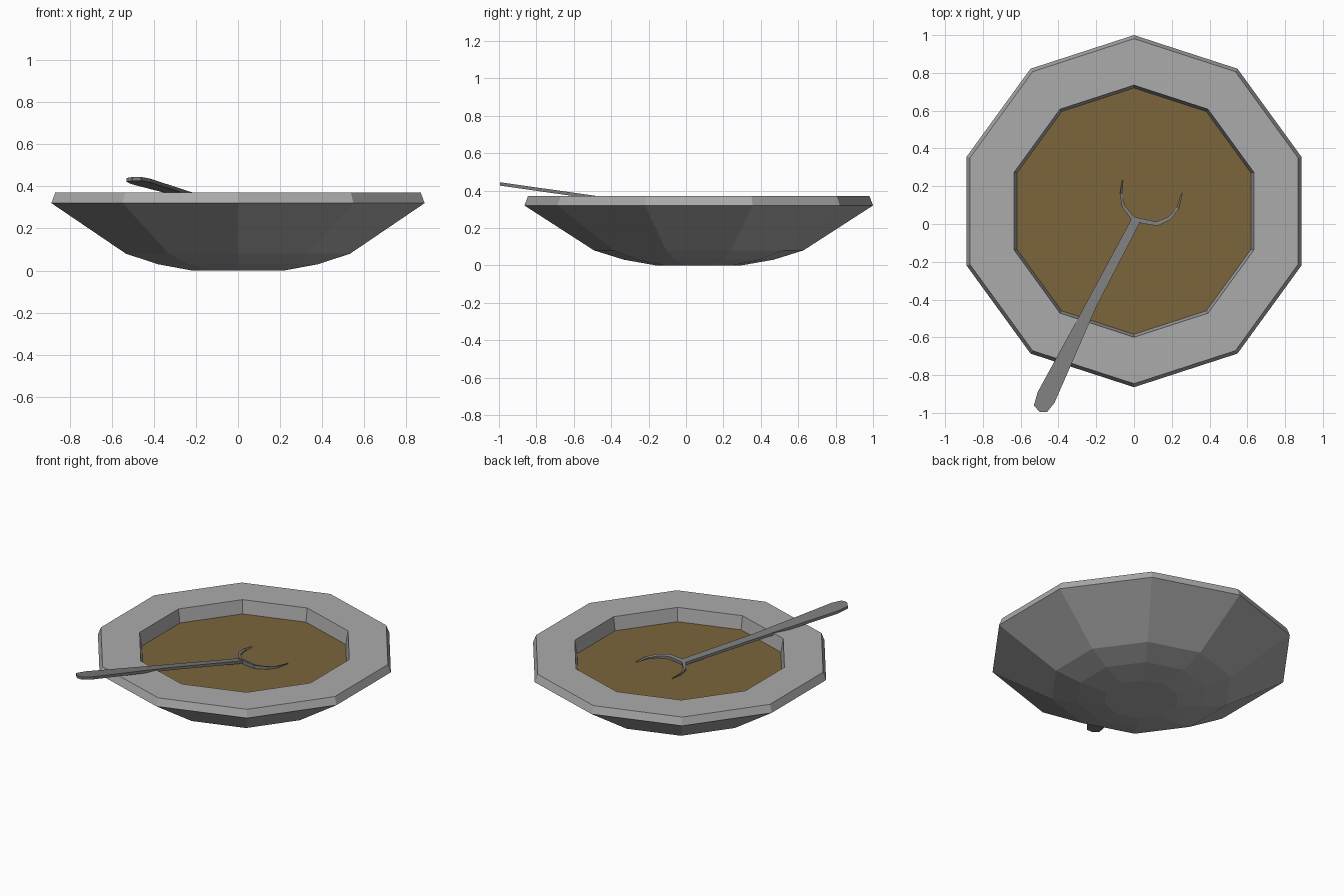
import bpy
import bmesh
from math import sin, cos, pi
from mathutils import Vector

cube = bpy.data.objects.get("Cube")
if cube:
    bpy.data.objects.remove(cube, do_unlink=True)

SIDES = 10
CENTRE_Y = 0.068
SOUP_Z = 0.28


def material(name, colour):
    mat = bpy.data.materials.new(name)
    mat.use_nodes = True
    mat.diffuse_color = (*colour, 1)
    mat.node_tree.nodes["Principled BSDF"].inputs["Base Color"].default_value = (*colour, 1)
    return mat


def finish(name, bm, mat):
    bmesh.ops.recalc_face_normals(bm, faces=bm.faces)
    mesh = bpy.data.meshes.new(name)
    bm.to_mesh(mesh)
    bm.free()
    mesh.materials.append(mat)
    obj = bpy.data.objects.new(name, mesh)
    bpy.context.collection.objects.link(obj)
    return obj


def ring(bm, radius, z):
    angles = [pi / 2 + 2 * pi * i / SIDES for i in range(SIDES)]
    return [bm.verts.new((radius * cos(a), CENTRE_Y + radius * sin(a), z)) for a in angles]


def bridge(bm, a, b):
    for i in range(len(a)):
        j = (i + 1) % len(a)
        bm.faces.new((a[i], a[j], b[j], b[i]))


def slab(bm, outline, z_top, thickness):
    """Closed plate whose top follows the height rule z_top(x, y)."""
    top = [bm.verts.new((x, y, z_top(x, y))) for x, y in outline]
    low = [bm.verts.new((v.co.x, v.co.y, v.co.z - thickness)) for v in top]
    bm.faces.new(top)
    bm.faces.new(low[::-1])
    bridge(bm, top, low)


stone = material("pale grey bowl", (0.41, 0.41, 0.41))
metal = material("dark grey metal", (0.2, 0.2, 0.2))
broth = material("brown soup", (0.2, 0.13, 0.043))

# Bowl: faceted lathe from the foot, over the rim and down inside
profile = [(0.23, 0.0), (0.40, 0.03), (0.56, 0.08), (0.932, 0.32),
           (0.913, 0.37), (0.667, 0.37), (0.652, SOUP_Z), (0.5, 0.12)]
bm = bmesh.new()
rings = [ring(bm, r, z) for r, z in profile]
for a, b in zip(rings, rings[1:]):
    bridge(bm, a, b)
bm.faces.new(rings[0])
bm.faces.new(rings[-1])
finish("bowl", bm, stone)

# Soup surface
bm = bmesh.new()
bm.faces.new(ring(bm, 0.652, SOUP_Z + 0.001))
soup = finish("soup", bm, broth)

# Spoon handle: flat tapering bar, rising towards its rounded end
handle = [(-0.012, 0.03), (-0.27, -0.45), (-0.51, -0.89), (-0.53, -0.96),
          (-0.50, -0.995), (-0.46, -0.995), (-0.42, -0.945), (-0.20, -0.44), (0.03, 0.005)]
bm = bmesh.new()
slab(bm, handle, lambda x, y: 0.303 - 0.142 * y, 0.018)
finish("spoon_handle", bm, metal)

# Spoon lip: the crescent left showing above the soup
outer = [(-0.062, 0.235), (-0.075, 0.16), (-0.064, 0.09), (-0.012, 0.02), (0.05, 0.002),
         (0.125, -0.01), (0.195, 0.025), (0.237, 0.08), (0.256, 0.165)]
middle = Vector((0.09, 0.13))
last = len(outer) - 1
bm = bmesh.new()
strips = []
for i, point in enumerate(outer):
    p = Vector(point)
    swell = sin(pi * i / last)
    q = p + (middle - p).normalized() * (0.004 + 0.02 * swell)
    z = SOUP_Z + 0.006 + 0.02 * swell
    strips.append([bm.verts.new(c) for c in ((p.x, p.y, z), (q.x, q.y, z - 0.006),
                                             (q.x, q.y, SOUP_Z - 0.01), (p.x, p.y, SOUP_Z - 0.01))])
for a, b in zip(strips, strips[1:]):
    bridge(bm, a, b)
bm.faces.new(strips[0])
bm.faces.new(strips[-1])
finish("spoon_lip", bm, metal)

# Keep the soup facing upwards
if soup.data.polygons[0].normal.z < 0:
    soup.data.flip_normals()
